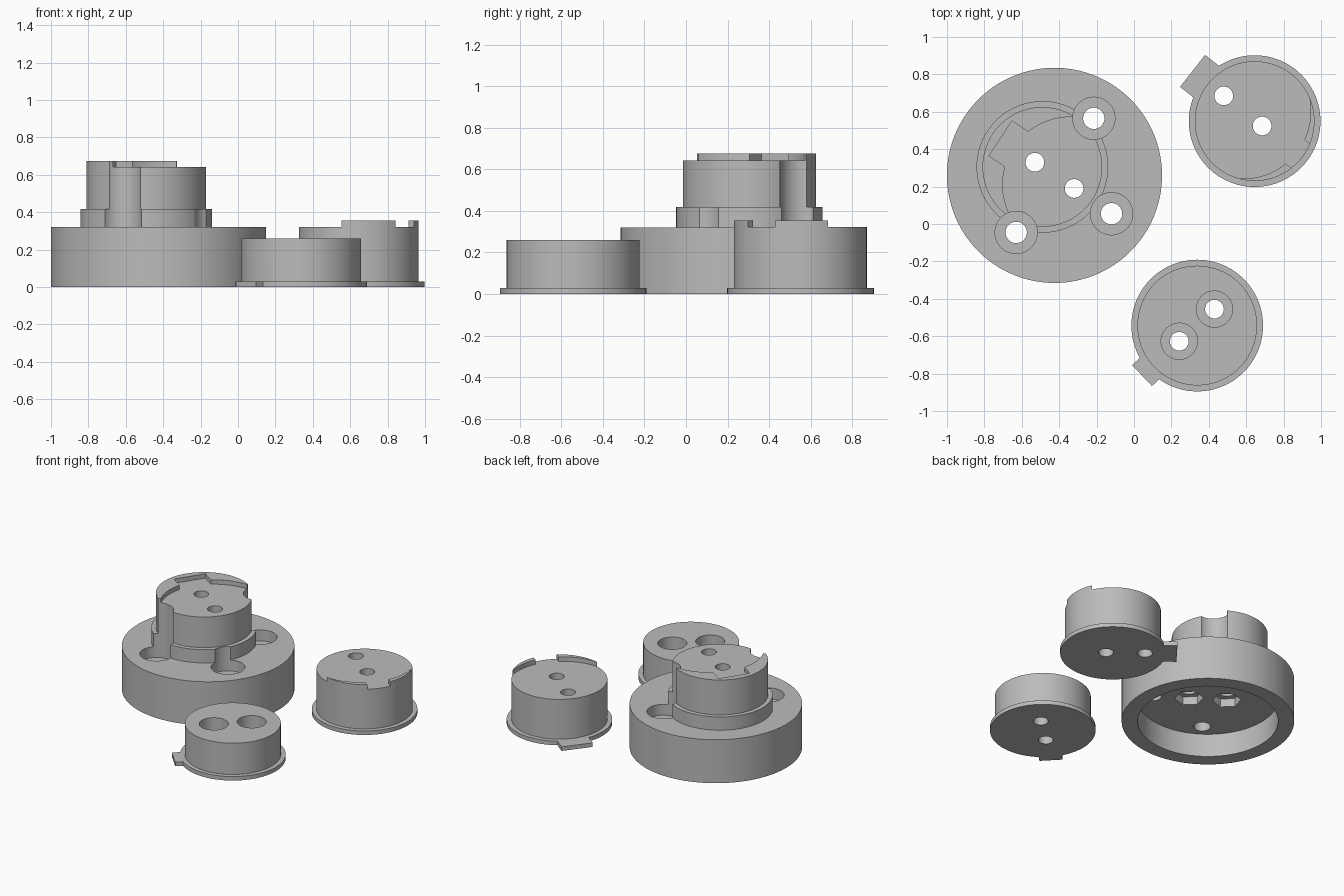
import bpy, bmesh, math

if "Cube" in bpy.data.objects:
    bpy.data.objects.remove(bpy.data.objects["Cube"])

grey = bpy.data.materials.new("plain grey")
grey.diffuse_color = (0.5, 0.5, 0.5, 1)
grey.use_nodes = True
grey.node_tree.nodes["Principled BSDF"].inputs["Base Color"].default_value = grey.diffuse_color


def prism(name, pts, z0, z1):
    """Upright solid with the given outline."""
    bm = bmesh.new()
    low = [bm.verts.new((x, y, z0)) for x, y in pts]
    top = [bm.verts.new((x, y, z1)) for x, y in pts]
    bm.faces.new(low)
    bm.faces.new(top)
    n = len(pts)
    for i in range(n):
        j = (i + 1) % n
        bm.faces.new((low[i], low[j], top[j], top[i]))
    bmesh.ops.recalc_face_normals(bm, faces=bm.faces)
    me = bpy.data.meshes.new(name)
    bm.to_mesh(me)
    bm.free()
    ob = bpy.data.objects.new(name, me)
    bpy.context.collection.objects.link(ob)
    return ob


def disc(name, c, r, z0, z1, n=96, turn=0.0):
    pts = [(c[0] + r * math.cos(turn + math.tau * i / n),
            c[1] + r * math.sin(turn + math.tau * i / n)) for i in range(n)]
    return prism(name, pts, z0, z1)


def strip(name, a, b, d, z0, z1):
    """Block with edge a-b, swept along d."""
    pts = [a, b, (b[0] + d[0], b[1] + d[1]), (a[0] + d[0], a[1] + d[1])]
    return prism(name, pts, z0, z1)


def combine(ob, other, op):
    mod = ob.modifiers.new(op, 'BOOLEAN')
    mod.operation = op
    mod.solver = 'EXACT'
    mod.object = other
    bpy.context.view_layer.objects.active = ob
    bpy.ops.object.modifier_apply(modifier=mod.name)
    bpy.data.objects.remove(other)


def add(ob, other):
    combine(ob, other, 'UNION')


def cut(ob, other):
    combine(ob, other, 'DIFFERENCE')


def finish(ob):
    ob.data.materials.clear()
    ob.data.materials.append(grey)
    for p in ob.data.polygons:
        p.material_index = 0
    bpy.ops.object.select_all(action='DESELECT')
    ob.select_set(True)
    bpy.context.view_layer.objects.active = ob
    bpy.ops.object.shade_smooth_by_angle(angle=math.radians(30))


# Large base with stepped hub
hub = (-0.49, 0.305)
base = disc("base_with_hub", (-0.425, 0.26), 0.575, 0, 0.32, 128)
add(base, disc("hub_step", hub, 0.352, 0.27, 0.418))
add(base, disc("hub", hub, 0.32, 0.28, 0.675))
# Hollow underside
cut(base, disc("cavity", (-0.425, 0.26), 0.468, -0.1, 0.17))
# Off-centre seat and key slot in the hub top
cut(base, disc("seat", (-0.34, 0.21), 0.362, 0.643, 0.8))
cut(base, strip("key_slot", (-0.652, 0.551), (-0.775, 0.364), (0.16, -0.107), 0.643, 0.8))
# Counterbored mounting holes, which also bite into the hub
for c in ((-0.215, 0.565), (-0.12, 0.055), (-0.63, -0.045)):
    cut(base, disc("counterbore", c, 0.113, 0.24, 0.9, 64))
    cut(base, disc("hole", c, 0.057, -0.1, 0.5, 48))
# Hub holes with hexagonal pockets underneath
for c in ((-0.53, 0.33), (-0.32, 0.19)):
    cut(base, disc("hole", c, 0.05, -0.1, 0.9, 48))
    cut(base, disc("hex_pocket", c, 0.097, 0.1, 0.23, 6, math.radians(135)))
finish(base)

# Middle plug: flange, tab, and two raised crescents on top
mid = (0.645, 0.55)
plug = disc("middle_plug", mid, 0.32, 0, 0.355)
add(plug, disc("flange", mid, 0.352, 0, 0.03))
add(plug, strip("tab", (0.38, 0.904), (0.246, 0.733), (0.16, -0.125), 0, 0.03))
cut(plug, disc("seat", (0.583, 0.604), 0.362, 0.322, 0.5))
cut(plug, strip("key_slot", (0.727, 0.386), (0.824, 0.515), (0.2, -0.15), 0.322, 0.5))
for c in ((0.48, 0.685), (0.685, 0.524)):
    cut(plug, disc("hole", c, 0.05, -0.1, 0.6, 48))
finish(plug)

# End plug: flange, small tab, and counterbored holes
end = (0.338, -0.543)
cap = disc("end_plug", end, 0.32, 0, 0.26)
add(cap, disc("flange", end, 0.352, 0, 0.03))
add(cap, strip("tab", (-0.01, -0.755), (0.096, -0.866), (0.115, 0.11), 0, 0.03))
for c in ((0.43, -0.455), (0.242, -0.627)):
    cut(cap, disc("counterbore", c, 0.097, 0.13, 0.5, 64))
    cut(cap, disc("hole", c, 0.05, -0.1, 0.5, 48))
finish(cap)
